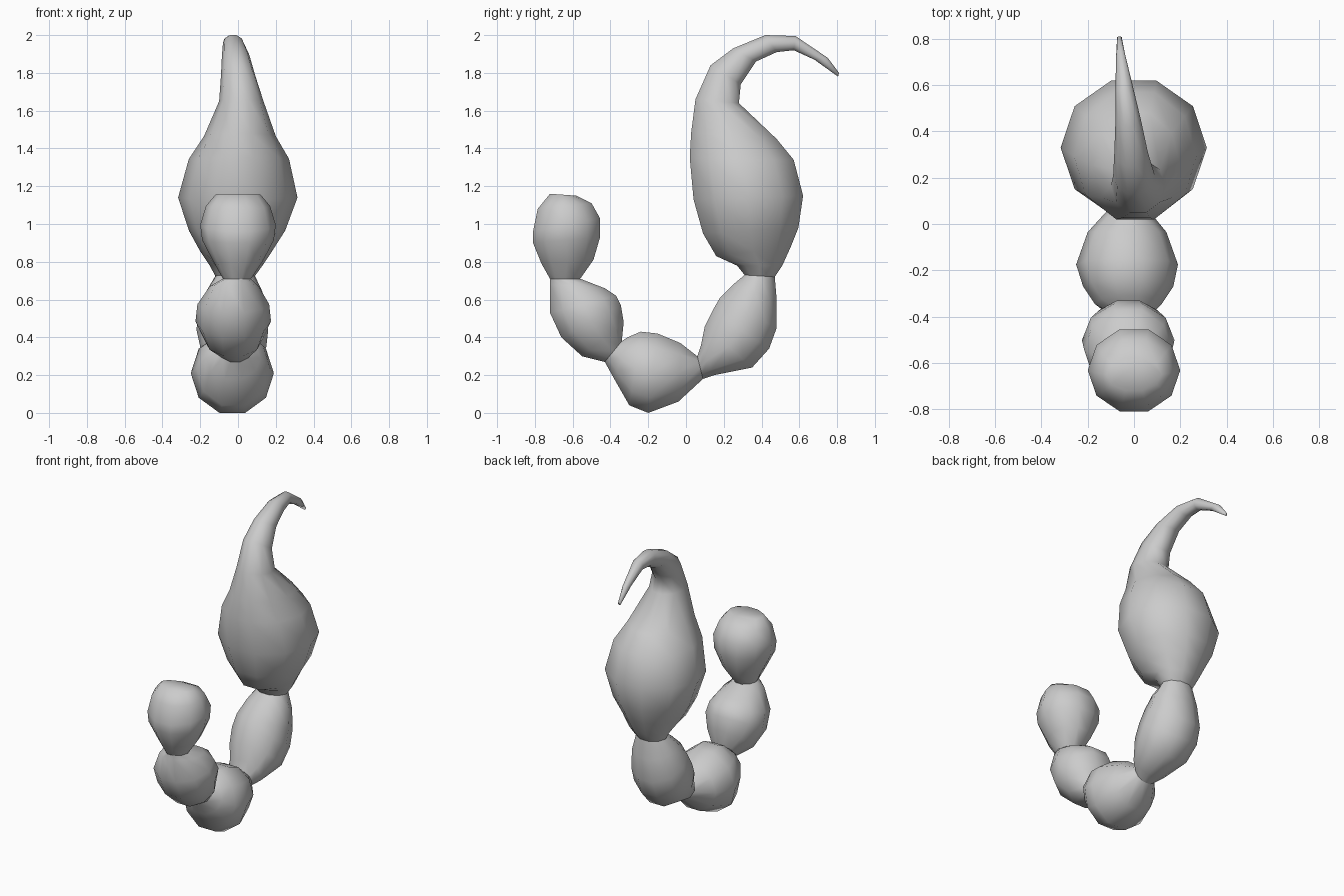
import bpy, bmesh, math
from mathutils import Vector

SIDES = 10


def loft(name, rings, cap_start=False, cap_end=False):
    """Skin rings given as (outer y, outer z, inner y, inner z, x min, x max)."""
    bm = bmesh.new()
    loops = []
    for oy, oz, iy, iz, x0, x1 in rings:
        mid = Vector(((x0 + x1) / 2, (oy + iy) / 2, (oz + iz) / 2))
        half = Vector((0, iy - oy, iz - oz)) / 2 / math.sin(math.radians(72))
        loop = []
        for k in range(SIDES):
            a = math.tau * k / SIDES
            p = mid + half * math.sin(a)
            p.x += (x1 - x0) / 2 * math.cos(a)
            loop.append(bm.verts.new(p))
        loops.append(loop)
    for a, b in zip(loops, loops[1:]):
        for k in range(SIDES):
            n = (k + 1) % SIDES
            bm.faces.new((a[k], a[n], b[n], b[k]))
    if cap_start:
        bm.faces.new(loops[0][::-1])
    if cap_end:
        bm.faces.new(loops[-1])
    bmesh.ops.recalc_face_normals(bm, faces=bm.faces)
    # open tubes: make sure side faces point outward
    f = bm.faces[0]
    c = sum((v.co for v in loops[0] + loops[1]), Vector()) / (2 * SIDES)
    if f.normal.dot(f.calc_center_median() - c) < 0:
        bmesh.ops.reverse_faces(bm, faces=bm.faces)
    for f in bm.faces:
        f.smooth = True
    me = bpy.data.meshes.new(name)
    bm.to_mesh(me)
    bm.free()
    ob = bpy.data.objects.new(name, me)
    bpy.context.collection.objects.link(ob)
    return ob


# rings shared between neighbouring segments
neck_1 = (-.72, .71, -.56, .71, -.08, .07)
neck_2 = (-.43, .27, -.34, .38, -.10, .07)
neck_3 = (.09, .18, .06, .30, -.10, .05)
neck_4 = (.47, .72, .31, .73, -.12, .09)

# base segment with the rounded free end
loft("base_segment", [
    (-.72, 1.16, -.58, 1.15, -.12, .12),
    (-.785, 1.08, -.50, 1.11, -.17, .17),
    (-.81, .96, -.455, 1.03, -.20, .20),
    (-.81, .90, -.455, .93, -.19, .19),
    (-.765, .79, -.49, .81, -.13, .13),
    neck_1], cap_start=True)

# second segment
loft("second_segment", [
    neck_1,
    (-.72, .68, -.43, .66, -.15, .11),
    (-.72, .53, -.37, .62, -.215, .165),
    (-.66, .40, -.345, .57, -.225, .175),
    (-.55, .30, -.33, .48, -.18, .13),
    neck_2])

# lowest segment
loft("lowest_segment", [
    neck_2,
    (-.38, .18, -.31, .40, -.17, .12),
    (-.30, .04, -.24, .43, -.22, .17),
    (-.20, 0, -.15, .42, -.25, .19),
    (-.04, .06, -.03, .37, -.20, .14),
    neck_3])

# rising segment
loft("rising_segment", [
    neck_3,
    (.15, .20, .08, .36, -.15, .10),
    (.35, .24, .10, .46, -.20, .15),
    (.44, .34, .14, .54, -.22, .16),
    (.48, .45, .18, .61, -.21, .15),
    (.48, .60, .25, .68, -.17, .13),
    neck_4])

# venom bulb tapering into the curved stinger
loft("bulb_and_stinger", [
    neck_4,
    (.51, .78, .27, .78, -.15, .13),
    (.555, .88, .16, .83, -.20, .18),
    (.595, .98, .09, .95, -.26, .25),
    (.62, 1.15, .04, 1.13, -.317, .315),
    (.57, 1.34, .02, 1.35, -.26, .27),
    (.48, 1.45, .027, 1.48, -.18, .20),
    (.28, 1.64, .05, 1.66, -.10, .135),
    (.29, 1.74, .13, 1.84, -.09, .09),
    (.37, 1.86, .25, 1.93, -.085, .06),
    (.48, 1.91, .42, 2.0, -.08, .03),
    (.57, 1.92, .58, 1.995, -.08, .0),
    (.68, 1.87, .75, 1.88, -.078, -.035),
    (.805, 1.78, .81, 1.80, -.073, -.053)], cap_end=True)
